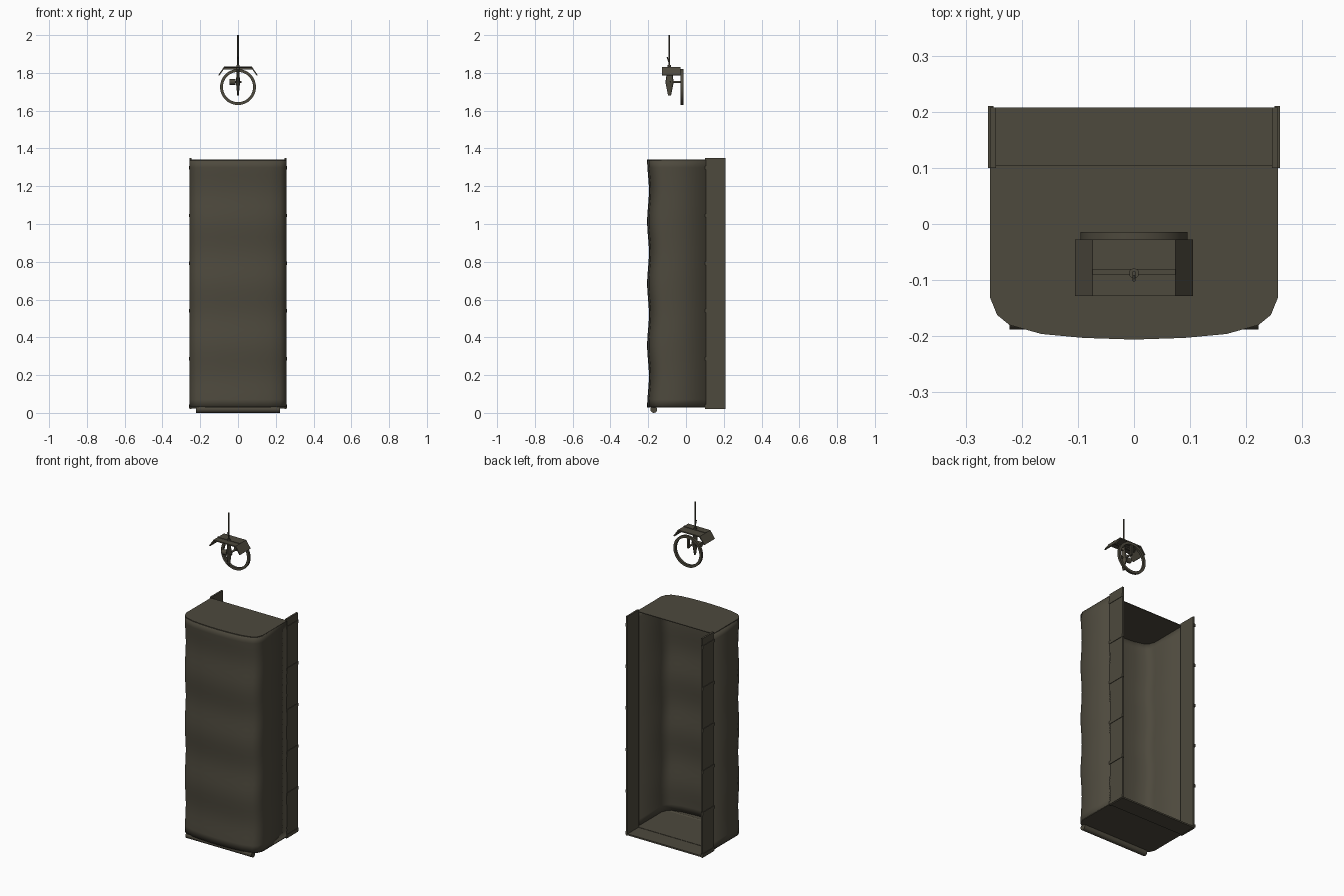
import bpy, bmesh, math
from mathutils import Vector

if "Cube" in bpy.data.objects:
    bpy.data.objects.remove(bpy.data.objects["Cube"])

mat = bpy.data.materials.new("dark olive")
mat.diffuse_color = (0.075, 0.067, 0.047, 1)
mat.use_nodes = True
mat.node_tree.nodes["Principled BSDF"].inputs["Base Color"].default_value = mat.diffuse_color


def make(name, verts, faces, smooth=False):
    me = bpy.data.meshes.new(name)
    me.from_pydata(verts, [], faces)
    me.materials.append(mat)
    ob = bpy.data.objects.new(name, me)
    bpy.context.collection.objects.link(ob)
    if smooth:
        bpy.ops.object.select_all(action='DESELECT')
        ob.select_set(True)
        bpy.context.view_layer.objects.active = ob
        bpy.ops.object.shade_smooth_by_angle(angle=math.radians(35))
    return ob


def prism(name, pts, lo, hi, axis='Z', smooth=False):
    """Extrude a 2D outline along an axis (Z: points are x,y; Y: points are x,z)."""
    def place(p, h):
        return (p[0], p[1], h) if axis == 'Z' else (p[0], h, p[1])
    n = len(pts)
    verts = [place(p, lo) for p in pts] + [place(p, hi) for p in pts]
    faces = [list(range(n))[::-1], list(range(n, 2 * n))]
    faces += [(i, (i + 1) % n, n + (i + 1) % n, n + i) for i in range(n)]
    ob = make(name, verts, faces, smooth)
    bm = bmesh.new()
    bm.from_mesh(ob.data)
    bmesh.ops.recalc_face_normals(bm, faces=bm.faces)
    bm.to_mesh(ob.data)
    bm.free()
    return ob


def box(name, x0, x1, y0, y1, z0, z1):
    return prism(name, [(x0, y0), (x1, y0), (x1, y1), (x0, y1)], z0, z1)


def rod(name, a, b, r0, r1=None, sides=12, squash=1.0):
    """Cylinder or cone between two points."""
    a, b = Vector(a), Vector(b)
    r1 = r0 if r1 is None else r1
    bm = bmesh.new()
    bmesh.ops.create_cone(bm, cap_ends=True, segments=sides, radius1=r0, radius2=r1,
                          depth=(b - a).length)
    q = Vector((0, 0, 1)).rotation_difference(b - a)
    for v in bm.verts:
        v.co.x *= squash
        v.co = q @ v.co + (a + b) / 2
    me_v = [v.co[:] for v in bm.verts]
    me_f = [[v.index for v in f.verts] for f in bm.faces]
    bm.free()
    return make(name, me_v, me_f, True)


# Wavy curved front shell, open at the back
half = [(0.257, 0.105), (0.257, -0.13), (0.244, -0.162), (0.222, -0.18),
        (0.165, -0.196), (0.09, -0.203), (0, -0.206)]
outline = half + [(-x, y) for x, y in half[-2::-1]]
Z0, Z1, ROWS = 0.03, 1.34, 32
n = len(outline)
verts, faces = [], []
for j in range(ROWS + 1):
    t = j / ROWS
    wave = 0.005 * (1 - math.cos(t * 8 * math.pi))
    for x, y in outline:
        verts.append((x, y + (wave if y < -0.1 else 0), Z0 + t * (Z1 - Z0)))
for j in range(ROWS):
    for i in range(n - 1):
        a = j * n + i
        faces.append((a + n, a + n + 1, a + 1, a))
shell = make("front_shell", verts, faces, True)
sol = shell.modifiers.new("thickness", 'SOLIDIFY')
sol.thickness, sol.offset = 0.003, -1

# Top cap and floor
prism("top_cap", outline, Z1 - 0.003, Z1 + 0.001)
prism("floor_front", outline, Z0 - 0.001, Z0 + 0.003)
box("floor_back", -0.25, 0.25, 0.105, 0.208, 0.022, 0.031)

# Rear side plates with horizontal ribs
for s, side in ((1, "right"), (-1, "left")):
    xs = sorted((s * 0.246, s * 0.257))
    box("side_plate_" + side, xs[0], xs[1], 0.1, 0.208, 0.02, 1.35)
    xs = sorted((s * 0.25, s * 0.26))
    for k in range(6):
        z = 0.035 + k * 0.2525
        box(f"side_rib_{side}_{k + 1}", xs[0], xs[1], 0.1, 0.21, z - 0.009, z + 0.009)

# Round bar under the front edge
rod("bottom_bar", (-0.222, -0.17, 0.018), (0.222, -0.17, 0.018), 0.018, sides=16)

# Folded hood above the hanging fitting
top = [(-0.105, 1.788), (-0.074, 1.832), (0.074, 1.832), (0.105, 1.788)]
under = [(0.099, 1.785), (0.071, 1.825), (-0.071, 1.825), (-0.099, 1.785)]
prism("hood", top + under, -0.128, -0.028, 'Y')
box("hood_crossbar", -0.074, 0.074, -0.091, -0.08, 1.818, 1.835)

# Flat ring behind the hood
SEG = 40
verts, faces = [], []
for i in range(SEG):
    a = 2 * math.pi * i / SEG
    for r, y in ((0.095, -0.028), (0.095, -0.014), (0.08, -0.014), (0.08, -0.028)):
        verts.append((r * math.cos(a), y, 1.725 + r * math.sin(a)))
    for k in range(4):
        b, c = i * 4, ((i + 1) % SEG) * 4
        faces.append((b + k, b + (k + 1) % 4, c + (k + 1) % 4, c + k))
make("ring", verts, faces, True)

# Hanging rod, fitting body, knob and arm that holds the ring
rod("hanging_rod", (0, -0.088, 1.8), (0, -0.088, 2.0), 0.004, sides=8)
rod("rod_collar", (0, -0.088, 1.8), (0, -0.088, 1.842), 0.009)
rod("rod_clip", (0, -0.088, 1.85), (0, -0.1, 1.885), 0.003, sides=6)
rod("body_upper", (0, -0.087, 1.75), (0, -0.087, 1.82), 0.022, 0.012, squash=0.5)
rod("body_lower", (0, -0.087, 1.68), (0, -0.087, 1.75), 0.008, 0.022, squash=0.5)
rod("knob", (-0.045, -0.085, 1.752), (-0.012, -0.085, 1.752), 0.015)
rod("knob_stem", (-0.015, -0.085, 1.752), (0.018, -0.085, 1.752), 0.006)
rod("ring_arm", (0, -0.085, 1.752), (0, -0.02, 1.752), 0.006)
box("ring_post", -0.006, 0.006, -0.028, -0.016, 1.745, 1.815)
